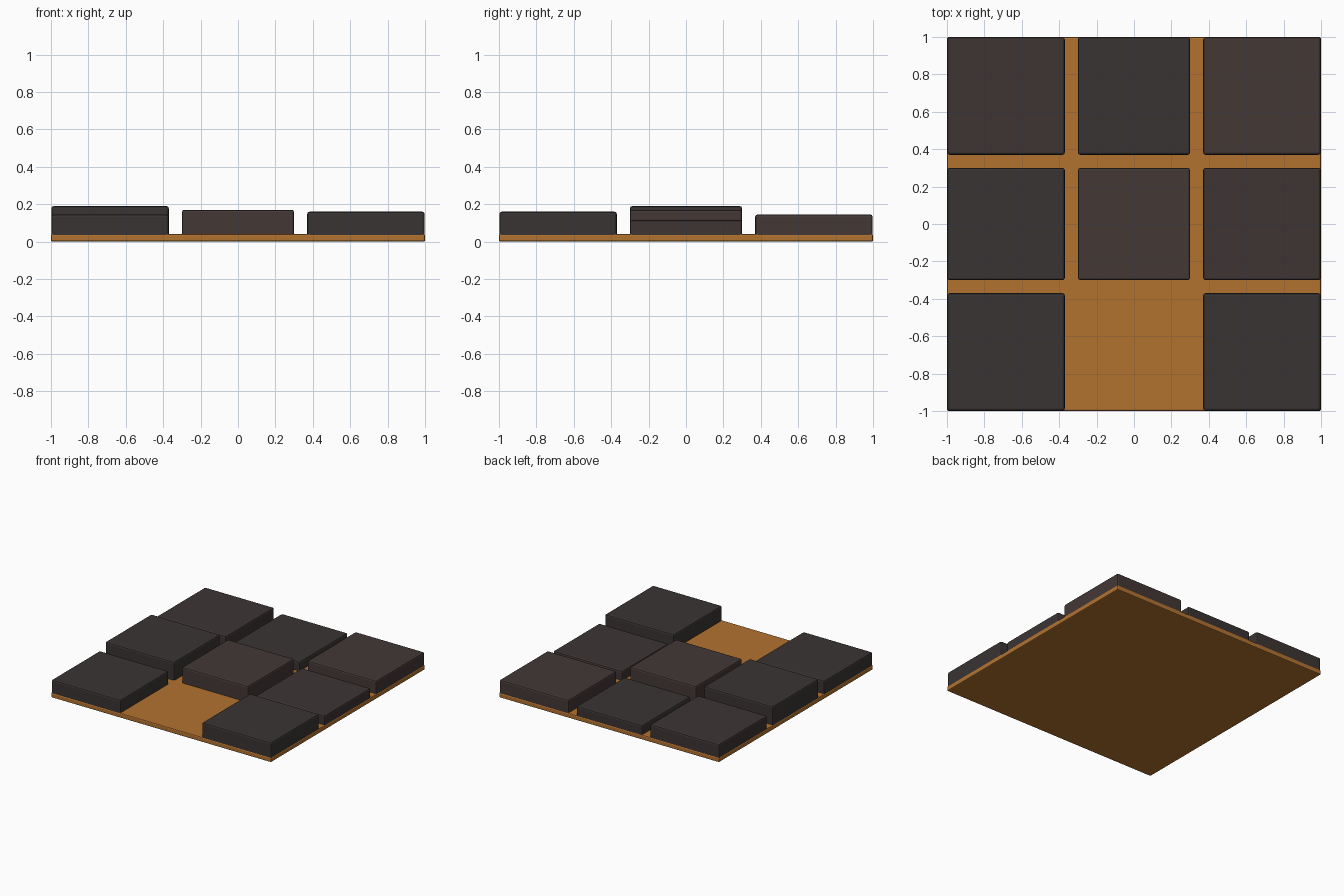
import bpy

if "Cube" in bpy.data.objects:
    bpy.data.objects.remove(bpy.data.objects["Cube"])

def material(name, rgb):
    m = bpy.data.materials.new(name)
    m.diffuse_color = (*rgb, 1)
    m.use_nodes = True
    m.node_tree.nodes["Principled BSDF"].inputs["Base Color"].default_value = m.diffuse_color
    return m

def box(name, x, y, z, bevel, mat):
    """Bevelled block from (min, max) ranges on each axis."""
    bpy.ops.mesh.primitive_cube_add(size=1, location=[(a + b) / 2 for a, b in (x, y, z)])
    ob = bpy.context.object
    ob.name = name
    ob.scale = [b - a for a, b in (x, y, z)]
    bpy.ops.object.transform_apply(location=False, rotation=False, scale=True)
    mod = ob.modifiers.new("Bevel", 'BEVEL')
    mod.width = bevel
    mod.segments = 2
    ob.data.materials.append(mat)
    return ob

amber = material("amber", (0.45, 0.17, 0.03))
tones = {
    "dark": material("dark_stone", (0.042, 0.034, 0.034)),
    "mid": material("mid_stone", (0.047, 0.035, 0.034)),
    "warm": material("warm_stone", (0.056, 0.040, 0.037)),
}

# Thin glowing base plate
box("base_plate", (-1, 1), (-1, 1), (0, 0.04), 0.008, amber)

# Raised stone tiles on a 3 x 3 grid, with the front middle one missing
spans = [(-0.998, -0.37), (-0.30, 0.30), (0.37, 0.998)]
columns = ["left", "middle", "right"]
rows = ["front", "centre", "back"]
tiles = [
    [(0.145, "dark"), None, (0.16, "dark")],
    [(0.19, "dark"), (0.17, "warm"), (0.115, "mid")],
    [(0.145, "mid"), (0.115, "dark"), (0.145, "warm")],
]
for j, row in enumerate(tiles):
    for i, tile in enumerate(row):
        if tile:
            top, tone = tile
            box(f"{rows[j]}_{columns[i]}_tile", spans[i], spans[j], (0.01, top), 0.012, tones[tone])
